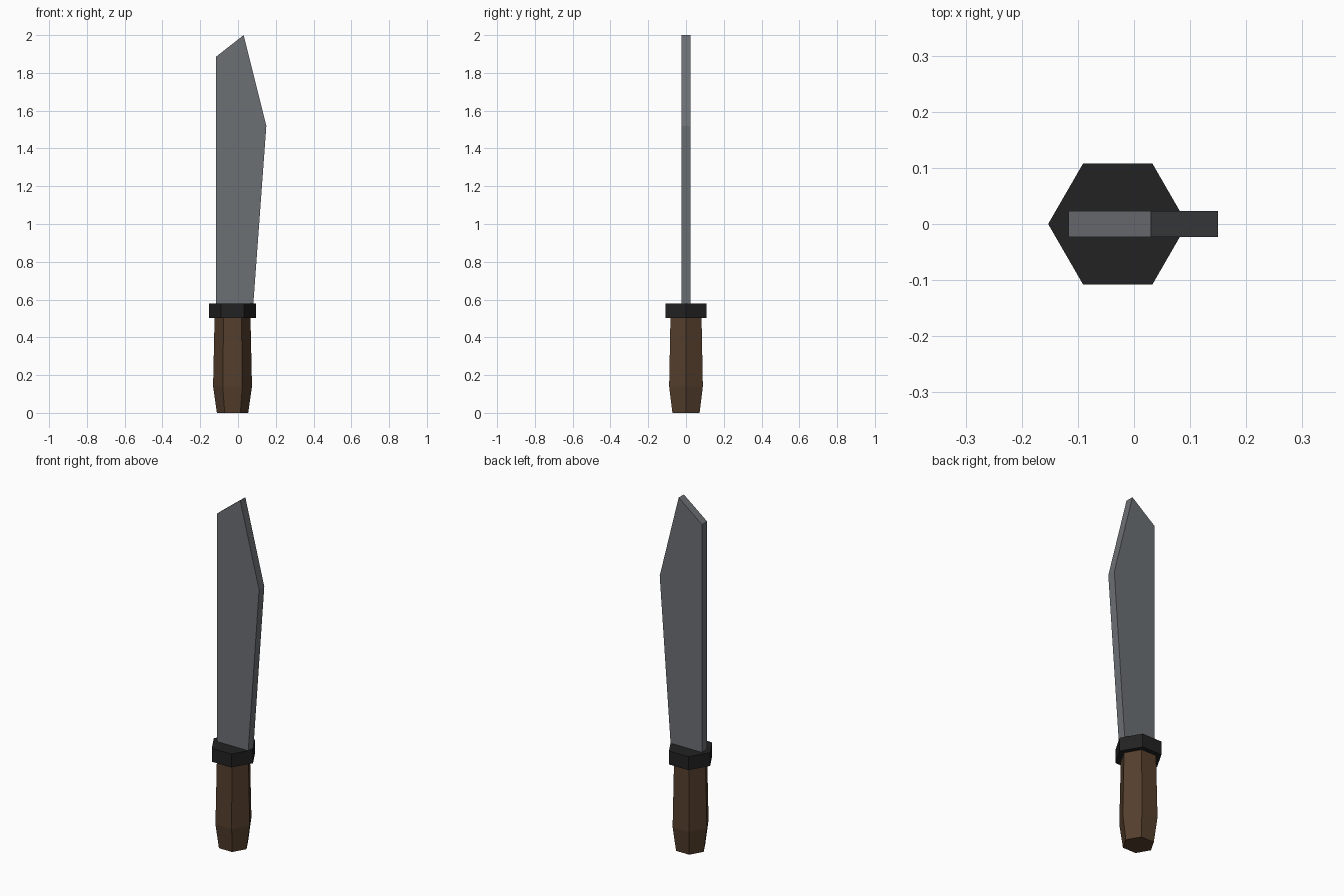
import bpy, bmesh
from math import cos, sin, pi

if "Cube" in bpy.data.objects:
    bpy.data.objects.remove(bpy.data.objects["Cube"])

CX = -0.029  # shared axis of grip and guard


def material(name, color):
    m = bpy.data.materials.new(name)
    m.diffuse_color = (*color, 1)
    m.use_nodes = True
    m.node_tree.nodes["Principled BSDF"].inputs["Base Color"].default_value = m.diffuse_color
    return m


def add_object(name, bm, mat):
    bmesh.ops.recalc_face_normals(bm, faces=bm.faces)
    me = bpy.data.meshes.new(name)
    bm.to_mesh(me)
    bm.free()
    me.materials.append(mat)
    ob = bpy.data.objects.new(name, me)
    bpy.context.collection.objects.link(ob)
    return ob


def hex_loft(name, sections, mat):
    """Six-sided solid through (z, radius) sections."""
    bm = bmesh.new()
    rings = [[bm.verts.new((CX + r * cos(i * pi / 3), r * sin(i * pi / 3), z))
              for i in range(6)] for z, r in sections]
    for a, b in zip(rings, rings[1:]):
        for i in range(6):
            j = (i + 1) % 6
            bm.faces.new((a[i], a[j], b[j], b[i]))
    bm.faces.new(rings[0])
    bm.faces.new(rings[-1])
    return add_object(name, bm, mat)


def extruded_profile(name, points, thickness, mat):
    """Flat outline in the xz plane, extruded along y."""
    bm = bmesh.new()
    face = bm.faces.new([bm.verts.new((x, -thickness / 2, z)) for x, z in points])
    geom = bmesh.ops.extrude_face_region(bm, geom=[face])["geom"]
    verts = [v for v in geom if isinstance(v, bmesh.types.BMVert)]
    bmesh.ops.translate(bm, verts=verts, vec=(0, thickness, 0))
    return add_object(name, bm, mat)


wood = material("wood", (0.09, 0.05, 0.026))
black = material("black", (0.016, 0.016, 0.017))
steel = material("steel", (0.15, 0.16, 0.175))

# Wooden grip with tapered butt
hex_loft("handle", [(0, 0.083), (0.14, 0.103), (0.505, 0.095)], wood)

# Hexagonal collar
hex_loft("guard", [(0.503, 0.124), (0.58, 0.124)], black)

# Broad angular blade, seated in the guard
extruded_profile("blade", [(-0.117, 0.575), (0.081, 0.575), (0.15, 1.52),
                           (0.03, 2.0), (-0.117, 1.885)], 0.047, steel)
